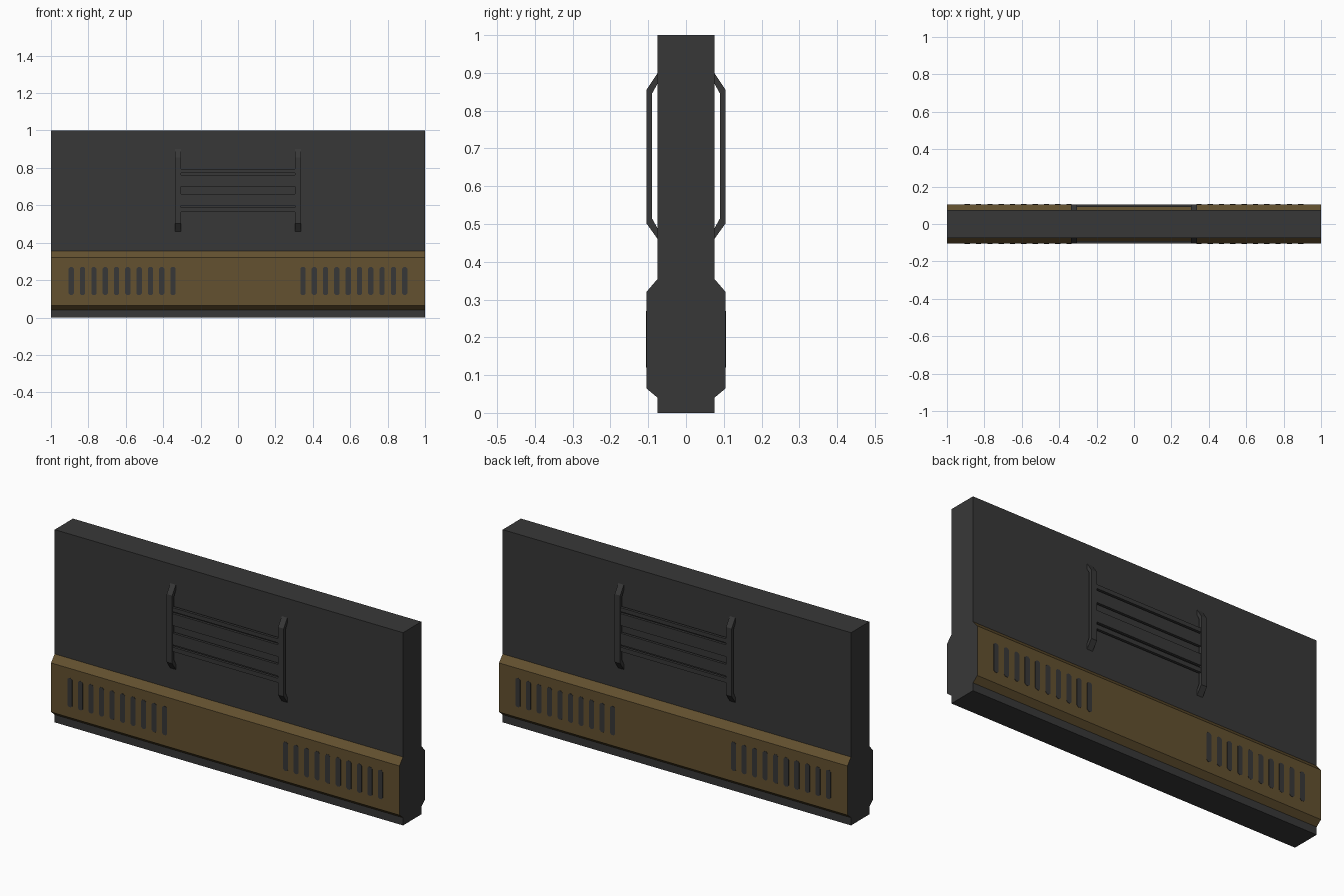
import bpy, bmesh

if "Cube" in bpy.data.objects:
    bpy.data.objects.remove(bpy.data.objects["Cube"])


def material(name, rgb):
    m = bpy.data.materials.new(name)
    m.diffuse_color = (*rgb, 1)
    m.use_nodes = True
    m.node_tree.nodes["Principled BSDF"].inputs["Base Color"].default_value = m.diffuse_color
    return m


dark = material("dark grey", (0.039, 0.039, 0.039))
brown = material("bronze brown", (0.125, 0.082, 0.029))


def prism(name, profile, place, lo, hi, mats):
    """Extrude a 2D profile between lo and hi; place(p, q, t) gives the 3D point."""
    bm = bmesh.new()
    rings = [[bm.verts.new(place(p, q, t)) for p, q in profile] for t in (lo, hi)]
    n = len(profile)
    bm.faces.new(rings[0])
    bm.faces.new(rings[1])
    for i in range(n):
        j = (i + 1) % n
        bm.faces.new((rings[0][i], rings[0][j], rings[1][j], rings[1][i]))
    bmesh.ops.recalc_face_normals(bm, faces=bm.faces)
    mesh = bpy.data.meshes.new(name)
    bm.to_mesh(mesh)
    bm.free()
    for m in mats:
        mesh.materials.append(m)
    ob = bpy.data.objects.new(name, mesh)
    bpy.context.collection.objects.link(ob)
    return ob


# wall slab with a bulging base band, profile in y and z
half = [(0.075, 0), (0.075, 0.04), (0.105, 0.065), (0.105, 0.32), (0.075, 0.355), (0.075, 1)]
outline = half + [(-y, z) for y, z in reversed(half)]
wall = prism("wall", outline, lambda y, z, x: (x, y, z), -1, 1, [dark, brown])
# band faces are brown, end caps stay dark
for f in wall.data.polygons:
    if abs(f.normal.x) < 0.5 and abs(f.center.y) > 0.08:
        f.material_index = 1

rail = [(0.075, 0.46), (0.105, 0.502), (0.105, 0.855), (0.075, 0.90),
        (0.075, 0.872), (0.09, 0.845), (0.09, 0.515), (0.075, 0.488)]
rungs = [(0.70, 0.762), (0.772, 0.793), (0.60, 0.66), (0.565, 0.588)]

for s, side in ((-1, "front"), (1, "back")):
    # upright rails bent in to the wall
    for cx in (-0.32, 0.32):
        prism(side + "_rail", rail, lambda y, z, x: (x, s * y, z),
              cx - 0.016, cx + 0.016, [dark])
    # paired cross bars
    for z0, z1 in rungs:
        bar = [(0.09, z0), (0.104, z0), (0.104, z1), (0.09, z1)]
        prism(side + "_cross_bar", bar, lambda y, z, x: (x, s * y, z), -0.31, 0.31, [dark])
    # rows of vent slots with clipped corners
    for i in range(10):
        for m in (-1, 1):
            cx, w, c = m * (0.347 + 0.0605 * i), 0.014, 0.008
            slot = [(cx - w, 0.12 + c), (cx - w + c, 0.12), (cx + w - c, 0.12), (cx + w, 0.12 + c),
                    (cx + w, 0.27 - c), (cx + w - c, 0.27), (cx - w + c, 0.27), (cx - w, 0.27 - c)]
            prism(side + "_vent_slot", slot, lambda x, z, y: (x, s * y, z), 0.103, 0.1065, [dark])
